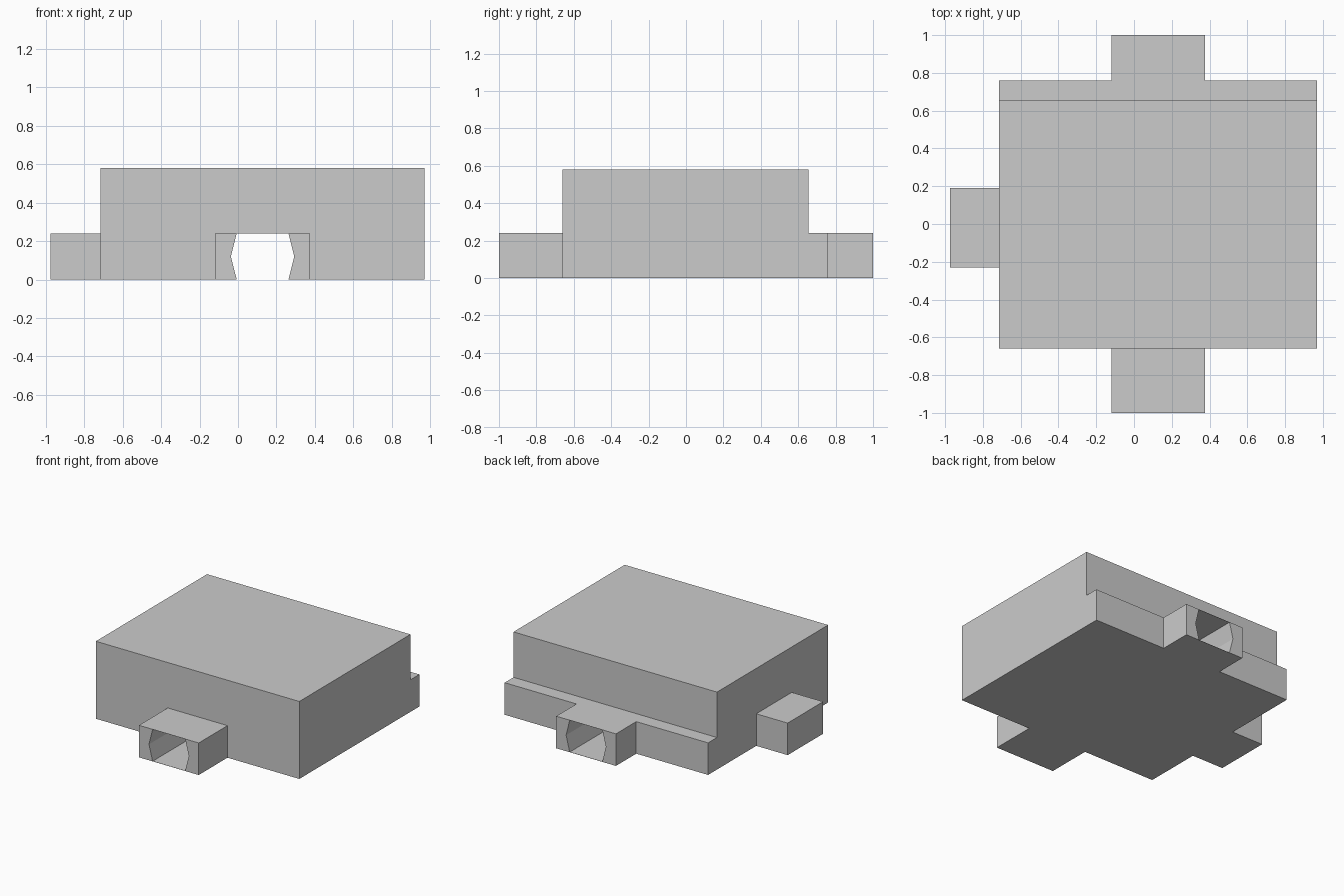
import bpy
import bmesh

old = bpy.data.objects.get("Cube")
if old:
    bpy.data.objects.remove(old, do_unlink=True)

grey = bpy.data.materials.new("light grey")
grey.use_nodes = True
colour = (0.6, 0.6, 0.6, 1)
grey.diffuse_color = colour
grey.node_tree.nodes["Principled BSDF"].inputs["Base Color"].default_value = colour


def prism(name, profile, y0, y1):
    """Extrude an x-z profile along y."""
    bm = bmesh.new()
    face = bm.faces.new([bm.verts.new((x, y0, z)) for x, z in profile])
    grown = bmesh.ops.extrude_face_region(bm, geom=[face])["geom"]
    verts = [v for v in grown if isinstance(v, bmesh.types.BMVert)]
    bmesh.ops.translate(bm, vec=(0, y1 - y0, 0), verts=verts)
    bmesh.ops.recalc_face_normals(bm, faces=bm.faces)
    mesh = bpy.data.meshes.new(name)
    bm.to_mesh(mesh)
    bm.free()
    mesh.materials.append(grey)
    obj = bpy.data.objects.new(name, mesh)
    bpy.context.collection.objects.link(obj)
    return obj


def box(name, x0, x1, y0, y1, top):
    return prism(name, [(x0, 0), (x1, 0), (x1, top), (x0, top)], y0, y1)


def combine(target, other, operation):
    """Apply a boolean and discard the helper."""
    mod = target.modifiers.new(operation.lower(), 'BOOLEAN')
    mod.operation = operation
    mod.solver = 'EXACT'
    mod.object = other
    bpy.context.view_layer.objects.active = target
    bpy.ops.object.modifier_apply(modifier=mod.name)
    bpy.data.objects.remove(other, do_unlink=True)


LOW, HIGH = 0.24, 0.58

# Main block, with the rear ledge and the three low lugs merged into it
body = box("connector_body", -0.715, 0.97, -0.66, 0.655, HIGH)
combine(body, box("rear_ledge", -0.715, 0.97, 0.4, 0.76, LOW), 'UNION')
combine(body, box("through_lug", -0.12, 0.375, -1, 1, LOW), 'UNION')
combine(body, box("right_lug", -0.975, -0.5, -0.23, 0.19, LOW), 'UNION')

# Six-sided tunnel from front to back, with paper-thin floor and roof
skin, mid = 0.001, LOW / 2
half = [(0.135, skin), (0.165, mid), (0.135, LOW - skin)]
centre = 0.128
profile = [(centre + x, z) for x, z in half] + [(centre - x, z) for x, z in reversed(half)]
combine(body, prism("tunnel_cutter", profile, -1.2, 1.2), 'DIFFERENCE')

# Merge coplanar faces left by the booleans
bm = bmesh.new()
bm.from_mesh(body.data)
bmesh.ops.dissolve_limit(bm, angle_limit=0.01, verts=bm.verts, edges=bm.edges)
bm.to_mesh(body.data)
bm.free()
